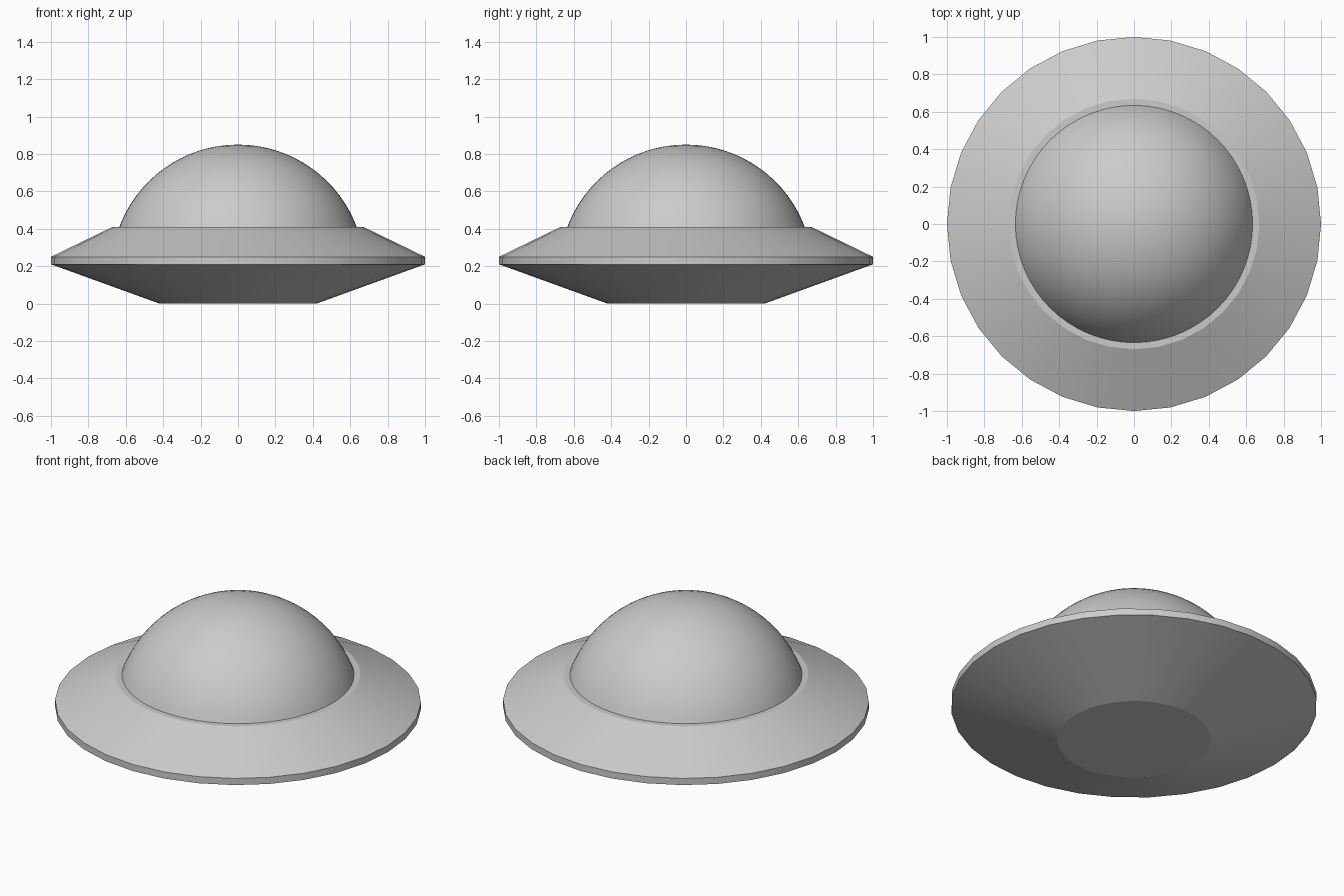
import bpy, bmesh, math

if "Cube" in bpy.data.objects:
    bpy.data.objects.remove(bpy.data.objects["Cube"])


def lathe(name, profile, sides, angle):
    """Revolve an (r, z) profile around z; a radius of 0 makes a pole."""
    bm = bmesh.new()
    verts = [bm.verts.new((r, 0, z)) for r, z in profile]
    edges = [bm.edges.new(pair) for pair in zip(verts, verts[1:])]
    bmesh.ops.spin(bm, geom=verts + edges, cent=(0, 0, 0), axis=(0, 0, 1),
                   angle=math.tau, steps=sides, use_merge=False)
    bmesh.ops.remove_doubles(bm, verts=bm.verts, dist=1e-4)
    # Close open ends with flat caps
    bmesh.ops.holes_fill(bm, edges=[e for e in bm.edges if e.is_boundary], sides=0)
    bmesh.ops.recalc_face_normals(bm, faces=bm.faces)
    mesh = bpy.data.meshes.new(name)
    bm.to_mesh(mesh)
    bm.free()
    obj = bpy.data.objects.new(name, mesh)
    bpy.context.collection.objects.link(obj)
    bpy.context.view_layer.objects.active = obj
    obj.select_set(True)
    bpy.ops.object.shade_smooth_by_angle(angle=math.radians(angle))
    obj.select_set(False)
    return obj


# Saucer hull: flat base, flared underside, thin rim, sloped deck
lathe("saucer_hull", [(0.42, 0), (1, 0.21), (1, 0.25), (0.67, 0.41)], 32, 15)

# Dome: spherical cap sunk slightly into the deck
R, CENTRE_Z = 0.678, 0.172
start, rings = math.asin((0.39 - CENTRE_Z) / R), 16
arc = [start + (math.pi / 2 - start) * i / rings for i in range(rings + 1)]
lathe("dome", [(R * math.cos(a), CENTRE_Z + R * math.sin(a)) for a in arc], 64, 30)
